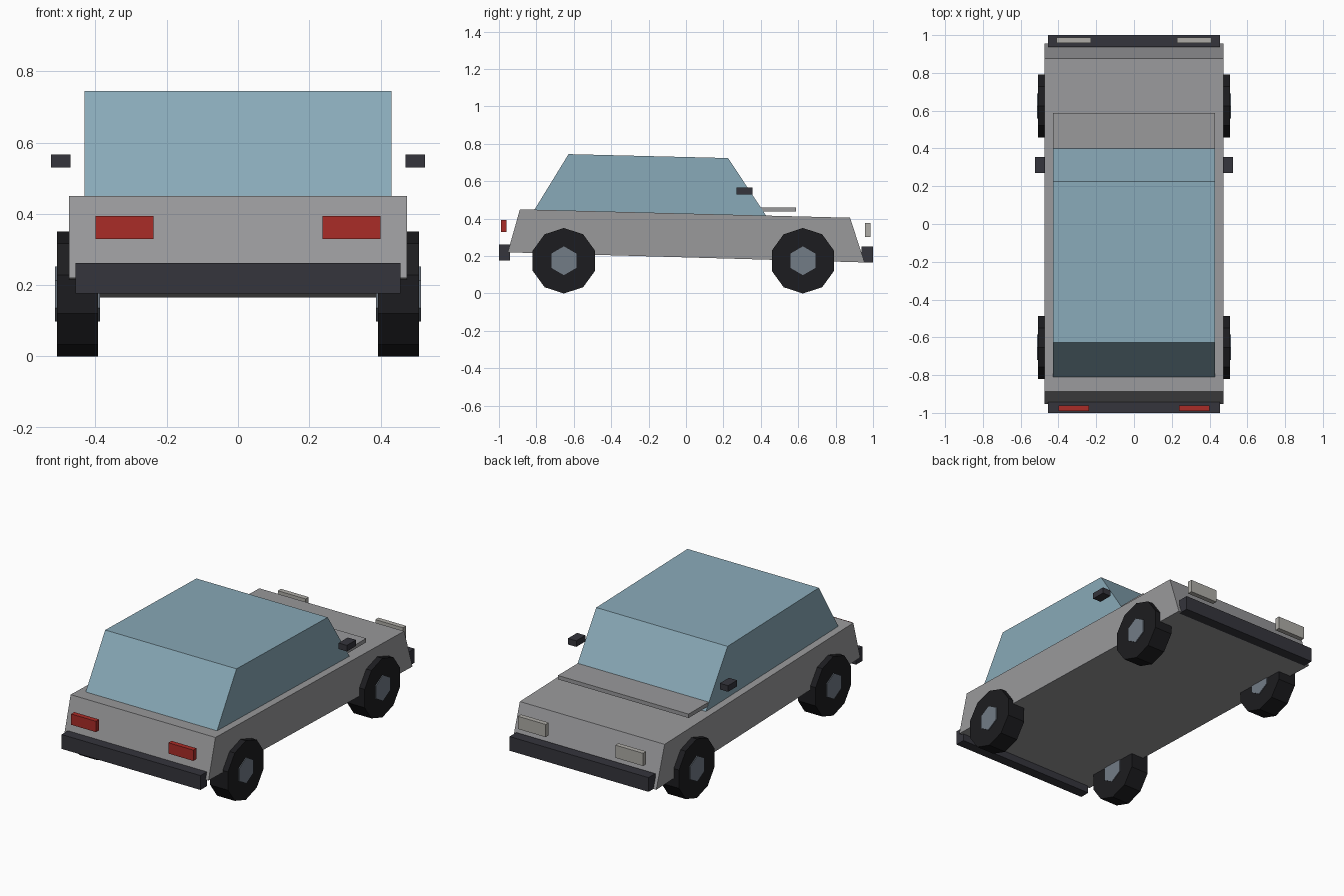
import bpy, math

if "Cube" in bpy.data.objects:
    bpy.data.objects.remove(bpy.data.objects["Cube"])


def material(name, rgb):
    m = bpy.data.materials.new(name)
    m.diffuse_color = (*rgb, 1)
    m.use_nodes = True
    m.node_tree.nodes["Principled BSDF"].inputs["Base Color"].default_value = m.diffuse_color
    return m


GLASS = material("blue_glass", (0.25, 0.40, 0.48))
BLACK = material("tire_black", (0.012, 0.012, 0.014))
DARK = material("dark_trim", (0.035, 0.035, 0.045))
RED = material("red_lens", (0.40, 0.025, 0.02))
PALE = material("pale_lens", (0.42, 0.41, 0.38))
HUB = material("hub_steel", (0.17, 0.20, 0.24))
PAINT = material("grey_paint", (0.32, 0.32, 0.33))


def extrude_profile(name, profile, half_width, mat):
    """Closed (y, z) side profile extruded symmetrically along x."""
    n = len(profile)
    verts = [(x, y, z) for x in (-half_width, half_width) for y, z in profile]
    faces = [tuple(range(n)), tuple(range(2 * n - 1, n - 1, -1))]
    faces += [(i, i + n, (i + 1) % n + n, (i + 1) % n) for i in range(n)]
    mesh = bpy.data.meshes.new(name)
    mesh.from_pydata(verts, [], faces)
    mesh.materials.append(mat)
    bpy.context.collection.objects.link(bpy.data.objects.new(name, mesh))


def box(name, x, y, z, mat):
    """Box given by its (min, max) range on each axis."""
    bpy.ops.mesh.primitive_cube_add(size=1, location=[sum(r) / 2 for r in (x, y, z)])
    ob = bpy.context.object
    ob.name = name
    ob.scale = [r[1] - r[0] for r in (x, y, z)]
    ob.data.materials.append(mat)


def disc(name, sides, radius, width, loc, mat):
    """Cylinder lying along x with a corner pointing straight up."""
    bpy.ops.mesh.primitive_cylinder_add(vertices=sides, radius=radius, depth=width,
                                        location=loc, rotation=(math.pi / 2, 0, math.pi / 2))
    ob = bpy.context.object
    ob.name = name
    ob.data.materials.append(mat)


# Body shell and glazed cabin
extrude_profile("body", [(-0.953, 0.22), (0.955, 0.166), (0.877, 0.405), (-0.888, 0.45)], 0.474, PAINT)
extrude_profile("cabin", [(-0.812, 0.445), (0.43, 0.414), (0.225, 0.724), (-0.628, 0.745)], 0.43, GLASS)

# Raised panel at the base of the windshield
box("cowl_panel", (-0.428, 0.428), (0.40, 0.587), (0.438, 0.461), PAINT)

# Bumpers
box("red_light_bumper", (-0.455, 0.455), (-1.0, -0.94), (0.177, 0.262), DARK)
box("headlight_bumper", (-0.455, 0.455), (0.937, 1.0), (0.166, 0.25), DARK)

# Lamps, mirrors and wheels on both sides
for side, s in (("left", -1), ("right", 1)):
    def span(a, b):
        return tuple(sorted((s * a, s * b)))
    box(side + "_red_light", span(0.237, 0.40), (-0.989, -0.96), (0.33, 0.394), RED)
    box(side + "_headlight", span(0.228, 0.41), (0.958, 0.987), (0.302, 0.377), PALE)
    box(side + "_mirror", span(0.47, 0.524), (0.27, 0.355), (0.53, 0.566), DARK)
    for end, y in (("near", -0.653), ("far", 0.625)):
        disc(f"{side}_{end}_tire", 10, 0.175, 0.116, (s * 0.45, y, 0.175), BLACK)
        disc(f"{side}_{end}_hub", 6, 0.077, 0.126, (s * 0.45, y, 0.175), HUB)
